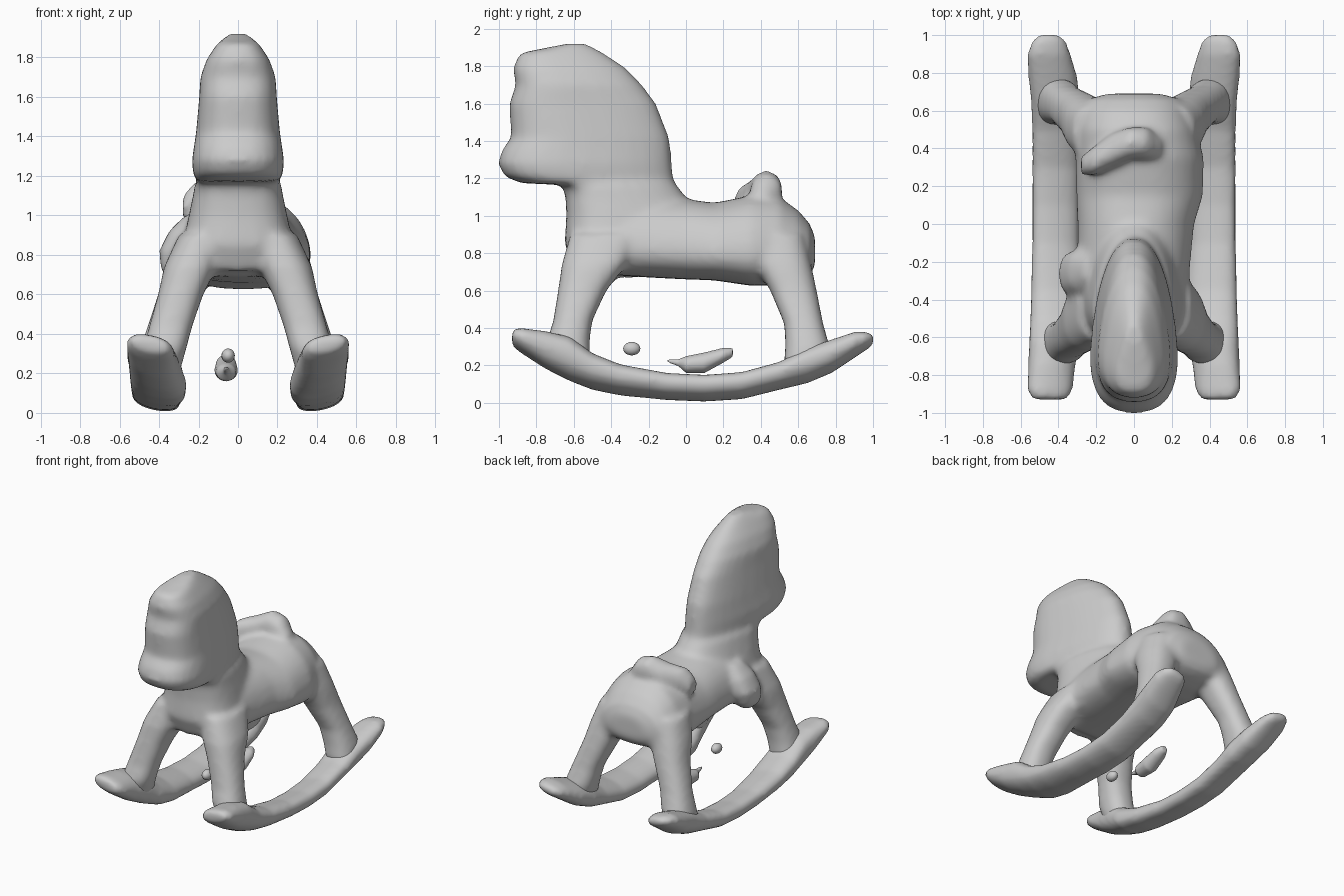
import bpy, bmesh, math
from mathutils import Vector

X, Y, Z = Vector((1, 0, 0)), Vector((0, 1, 0)), Vector((0, 0, 1))


def loft(bm, rings, u, v, exp=2.4, taper=0.0, n=28):
    """Skin a row of rounded rings: (centre, u radius, v radius)."""
    loops = []
    for centre, ru, rv in rings:
        loop = []
        for i in range(n):
            a = 2 * math.pi * i / n
            c, s = math.cos(a), math.sin(a)
            c = math.copysign(abs(c) ** (2 / exp), c)
            s = math.copysign(abs(s) ** (2 / exp), s)
            loop.append(bm.verts.new(Vector(centre) + u * ru * c * (1 - taper * s) + v * rv * s))
        loops.append(loop)
    for a, b in zip(loops, loops[1:]):
        for i in range(n):
            j = (i + 1) % n
            bm.faces.new((a[i], a[j], b[j], b[i]))
    bm.faces.new(loops[0])
    bm.faces.new(loops[-1][::-1])


def finish(name, bm, voxel=0.02, smooth=10):
    """Fuse overlapping shells into one soft skin."""
    bmesh.ops.recalc_face_normals(bm, faces=bm.faces)
    me = bpy.data.meshes.new(name)
    bm.to_mesh(me)
    bm.free()
    ob = bpy.data.objects.new(name, me)
    bpy.context.collection.objects.link(ob)
    bpy.ops.object.select_all(action='DESELECT')
    ob.select_set(True)
    bpy.context.view_layer.objects.active = ob
    m = ob.modifiers.new("fuse", 'REMESH')
    m.mode, m.voxel_size = 'VOXEL', voxel
    s = ob.modifiers.new("soften", 'SMOOTH')
    s.factor, s.iterations = 0.5, smooth
    for mod in ("fuse", "soften"):
        bpy.ops.object.modifier_apply(modifier=mod)
    bpy.ops.object.shade_smooth()
    return ob


horse = bmesh.new()

# Head and neck: level slices (z, front y, back y, half width)
neck = [(0.72, -.60, .05, .25), (0.85, -.65, .10, .265), (1.0, -.64, .08, .235),
        (1.1, -.645, .0, .215), (1.165, -.66, -.05, .205), (1.175, -.88, -.06, .20),
        (1.21, -.97, -.07, .215), (1.28, -1.005, -.075, .22), (1.35, -.985, -.08, .21),
        (1.42, -.935, -.09, .20), (1.6, -.945, -.16, .185), (1.7, -.91, -.235, .18),
        (1.79, -.925, -.32, .15), (1.87, -.89, -.44, .10), (1.92, -.64, -.53, .045)]
loft(horse, [((0, (f + b) / 2, z), w, (b - f) / 2) for z, f, b, w in neck], X, Y, 2.5, .28)

# Torso: upright slices (y, belly z, back z, half width, x shift)
torso = [(-.6, .8, 1.0, .18, 0), (-.5, .69, 1.08, .27, 0), (-.2, .67, 1.1, .29, 0),
         (0, .66, 1.09, .30, .01), (.15, .655, 1.07, .325, .03), (.35, .625, 1.11, .33, .03),
         (.5, .63, 1.1, .31, .01), (.6, .65, 1.03, .28, 0), (.66, .68, .96, .24, 0),
         (.69, .73, .89, .14, 0)]
loft(horse, [((s, y, (b + t) / 2), w, (t - b) / 2) for y, b, t, w, s in torso], X, Z, 2.4, .2)

# Saddle flap bulging over the left shoulder: (x, y, z, x radius, y radius)
flap = [(-.22, -.24, 1.0, .05, .07), (-.27, -.25, .92, .08, .11), (-.305, -.26, .82, .095, .12),
        (-.31, -.28, .72, .08, .1), (-.30, -.3, .67, .04, .06)]
loft(horse, [((x, y, z), rx, ry) for x, y, z, rx, ry in flap], X, Y)

# Splayed legs: (x, y, z, x radius, y radius)
front = [(.18, -.42, .9, .12, .2), (.24, -.49, .74, .135, .175), (.29, -.555, .6, .115, .13),
         (.34, -.605, .44, .11, .105), (.37, -.63, .33, .11, .115), (.40, -.61, .2, .105, .10)]
rear = [(.2, .48, .9, .12, .15), (.24, .52, .74, .135, .15), (.29, .575, .6, .115, .125),
        (.36, .63, .42, .105, .105), (.395, .65, .3, .11, .12), (.42, .64, .19, .105, .12)]
for side in (-1, 1):
    for leg in (front, rear):
        loft(horse, [((side * x, y, z), rx, ry) for x, y, z, rx, ry in leg], X, Y)

# Raised ridge at the back of the saddle: (x, y, z, y radius, z radius)
ridge = [(-.28, .31, 1.04, .05, .06), (-.22, .33, 1.08, .075, .09), (-.12, .39, 1.11, .09, .09),
         (-.02, .43, 1.15, .085, .095), (.07, .43, 1.13, .085, .09), (.15, .4, 1.07, .05, .05)]
loft(horse, [((x, y, z), ry, rz) for x, y, z, ry, rz in ridge], Y, Z, 2)
finish("horse", horse)

# Curved rockers: (y, bottom z, top z, centre x, half width), outer edge tilted up
runner = [(-.93, .31, .39, .445, .09), (-.88, .27, .395, .445, .12), (-.75, .185, .38, .435, .125),
          (-.62, .12, .35, .42, .135), (-.5, .075, .26, .405, .145), (-.35, .045, .2, .405, .14),
          (-.1, .02, .155, .415, .125), (.1, .012, .145, .415, .125), (.3, .025, .16, .415, .125),
          (.5, .075, .215, .415, .125), (.65, .11, .29, .415, .13), (.78, .165, .335, .43, .13),
          (.9, .245, .375, .45, .115), (.97, .29, .375, .45, .09), (1.005, .32, .36, .45, .05)]
for side, name in ((-1, "left_rocker"), (1, "right_rocker")):
    bm = bmesh.new()
    loft(bm, [((side * x, y, (b + t) / 2), w, (t - b) / 2) for y, b, t, x, w in runner],
         X + Z * .18 * side, Z, 2.3)
    finish(name, bm, .018, 6)

# Two loose scraps floating between the rockers
bm = bmesh.new()
scrap = [(-.1, .225, .01, .01), (-.04, .215, .018, .02), (0, .205, .05, .045), (.1, .215, .06, .055),
         (.2, .255, .05, .04), (.25, .27, .025, .025)]
loft(bm, [((-.06, y, z), rx, rz) for y, z, rx, rz in scrap], X, Z, 2)
finish("loose_scrap", bm, .01, 3)
bpy.ops.mesh.primitive_uv_sphere_add(segments=16, ring_count=10, radius=.04, location=(-.05, -.29, .29))
bead = bpy.context.object
bead.name = "loose_bead"
bead.scale = (.85, 1.15, .9)
bpy.ops.object.shade_smooth()
